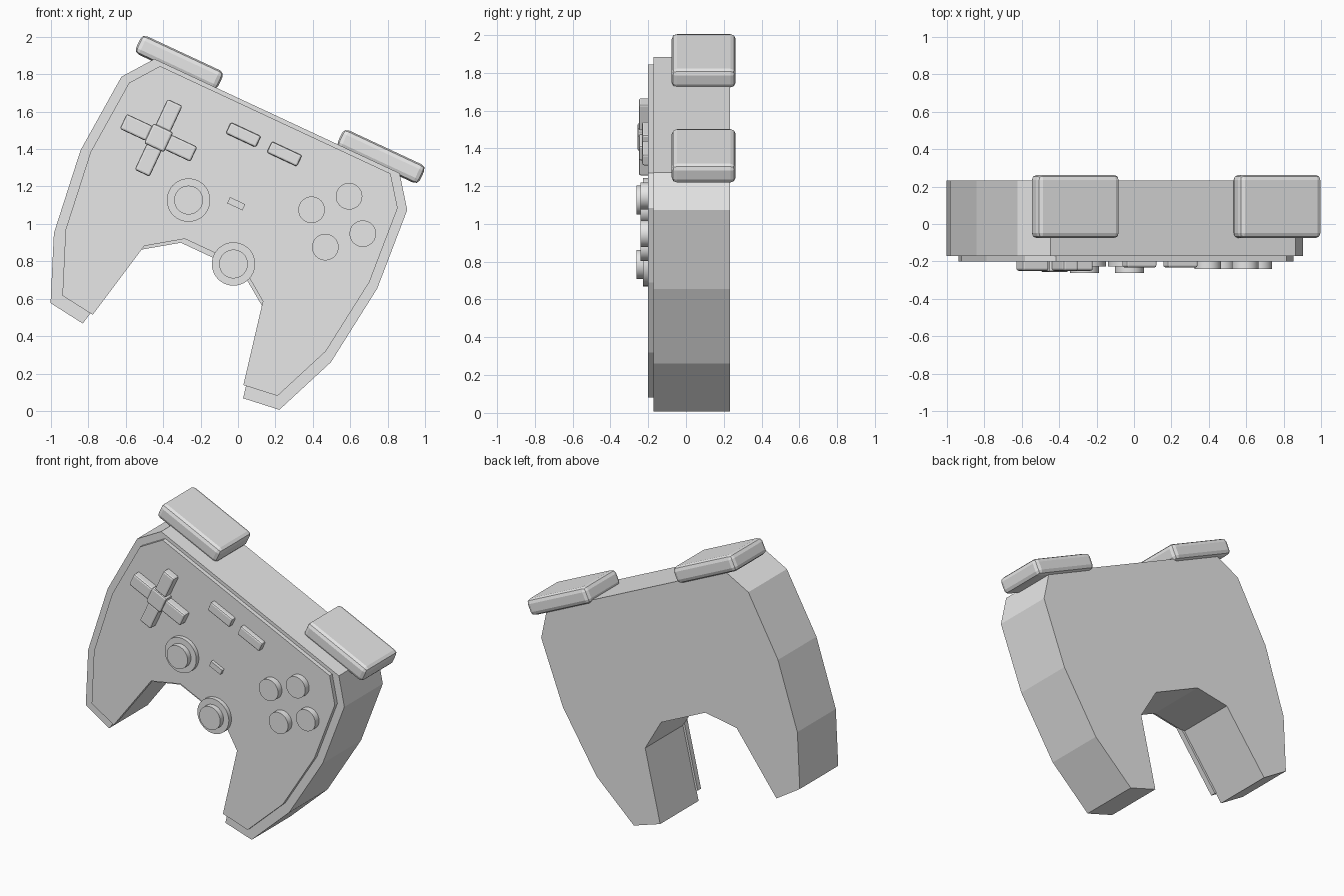
import bpy, bmesh, math
from mathutils import Matrix

if "Cube" in bpy.data.objects:
    bpy.data.objects.remove(bpy.data.objects["Cube"])

# Everything is laid out upright (x across, z up), then tilted 25 degrees
TILT = Matrix.Rotation(math.radians(25), 4, 'Y') @ Matrix.Translation((-0.477, 0, 0))

grey = bpy.data.materials.new("light_grey")
grey.diffuse_color = (0.8, 0.8, 0.8, 1)
grey.use_nodes = True
grey.node_tree.nodes["Principled BSDF"].inputs["Base Color"].default_value = grey.diffuse_color


def finish(name, bm, smooth=False):
    bmesh.ops.recalc_face_normals(bm, faces=bm.faces)
    bm.transform(TILT)
    me = bpy.data.meshes.new(name)
    bm.to_mesh(me)
    bm.free()
    me.materials.append(grey)
    ob = bpy.data.objects.new(name, me)
    bpy.context.collection.objects.link(ob)
    if smooth:
        bpy.ops.object.select_all(action='DESELECT')
        ob.select_set(True)
        bpy.context.view_layer.objects.active = ob
        bpy.ops.object.shade_smooth_by_angle(angle=math.radians(35))
    return ob


def slab(name, half, y0, y1):
    """Extrude a mirrored half outline between two depths."""
    pts = half + [(-x, z) for x, z in reversed(half)]
    bm = bmesh.new()
    face = bm.faces.new([bm.verts.new((x, y0, z)) for x, z in pts])
    ext = bmesh.ops.extrude_face_region(bm, geom=[face])
    for v in ext['geom']:
        if isinstance(v, bmesh.types.BMVert):
            v.co.y = y1
    return finish(name, bm)


def box(name, x, z, w, h, y0, y1, bevel=0.0, segments=2):
    bm = bmesh.new()
    bmesh.ops.create_cube(bm, size=1)
    bm.transform(Matrix.Translation((x, (y0 + y1) / 2, z)) @ Matrix.Diagonal((w, y1 - y0, h, 1)))
    if bevel:
        bmesh.ops.bevel(bm, geom=bm.edges[:], offset=bevel, segments=segments,
                        profile=0.5, affect='EDGES')
    return finish(name, bm)


def disc(name, x, z, r, y0, y1):
    bm = bmesh.new()
    bmesh.ops.create_cone(bm, cap_ends=True, segments=40, radius1=r, radius2=r, depth=y1 - y0)
    bm.transform(Matrix.Translation((x, (y0 + y1) / 2, z)) @ Matrix.Rotation(math.pi / 2, 4, 'X'))
    return finish(name, bm, True)


# Body and the slightly smaller face plate
outline = [(0.723, 1.517), (0.843, 1.356), (0.875, 0.908), (0.817, 0.446),
           (0.675, 0.099), (0.473, 0.073), (0.372, 0.552), (0.180, 0.686)]
slab("body", outline, -0.172, 0.233)
slab("face_plate", [(x * 0.94, z * 0.94 + 0.069) for x, z in outline], -0.2, -0.165)

# Shoulder buttons and the two menu buttons
for side, s in (("left", -1), ("right", 1)):
    box(side + "_shoulder_button", s * 0.595, 1.556, 0.485, 0.108, -0.076, 0.263, 0.028)
    box(side + "_menu_button", s * 0.121, 1.35, 0.178, 0.066, -0.232, -0.19, 0.01)

# Small centre button
box("centre_button", 0, 1.0, 0.09, 0.036, -0.222, -0.19)

# Direction pad: four arms and a raised middle
px, pz = -0.525, 1.144
for name, dx, dz in (("left", -1, 0), ("right", 1, 0), ("up", 0, 1), ("down", 0, -1)):
    box("pad_arm_" + name, px + dx * 0.131, pz + dz * 0.131,
        0.155 if dx else 0.088, 0.155 if dz else 0.088, -0.25, -0.19, 0.011)
box("pad_middle", px, pz, 0.118, 0.118, -0.257, -0.19, 0.012)

# Thumb sticks
for side, x, z in (("left", -0.239, 0.91), ("right", 0.123, 0.702)):
    disc(side + "_stick_base", x, z, 0.116, -0.228, -0.185)
    disc(side + "_stick_cap", x, z, 0.077, -0.263, -0.2)

# Action buttons in a diamond
for i, (dx, dz) in enumerate(((-1, 0), (0, 1), (1, 0), (0, -1))):
    disc("action_button_%d" % (i + 1), 0.53 + dx * 0.151, 1.141 + dz * 0.15, 0.071, -0.241, -0.19)
